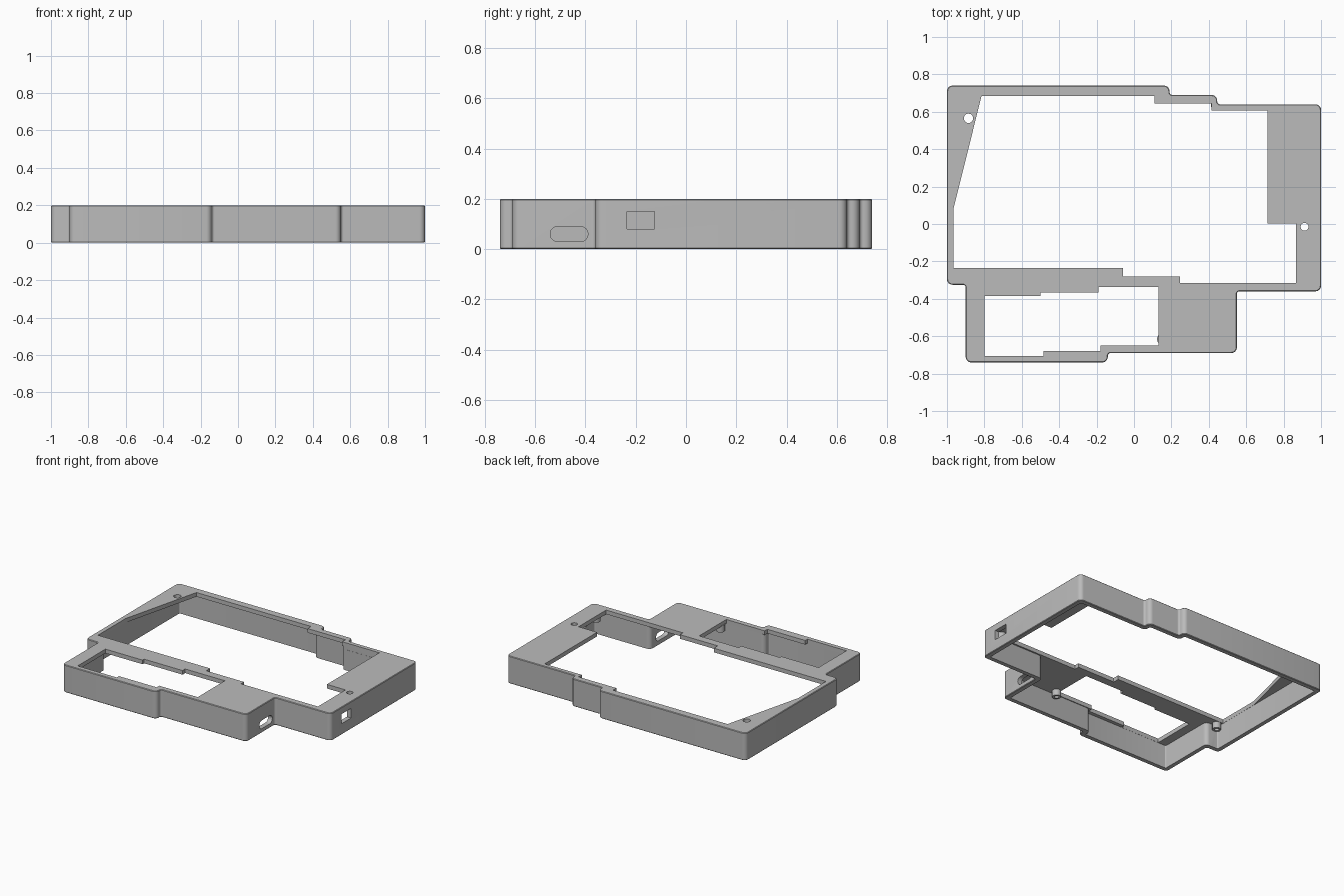
import bpy, bmesh, math
from mathutils import Vector

cube = bpy.data.objects.get("Cube")
if cube:
    bpy.data.objects.remove(cube)

HEIGHT, PLATE, WALL = 0.2, 0.03, 0.034

grey = bpy.data.materials.new("plain grey")
grey.use_nodes = True
grey.diffuse_color = (0.5, 0.5, 0.5, 1)
grey.node_tree.nodes["Principled BSDF"].inputs["Base Color"].default_value = (0.5, 0.5, 0.5, 1)


def staircase(start, moves):
    """Axis-aligned outline: each value is the next x, then y, then x..."""
    x, y = start
    pts = [Vector((x, y))]
    for i, v in enumerate(moves):
        x, y = (v, y) if i % 2 == 0 else (x, v)
        pts.append(Vector((x, y)))
    return pts


def inset(pts, d):
    """Move every side of a clockwise outline inwards by d."""
    out = []
    for i, p in enumerate(pts):
        a = (p - pts[i - 1]).normalized()
        b = (pts[(i + 1) % len(pts)] - p).normalized()
        out.append(p + (Vector((a.y, -a.x)) + Vector((b.y, -b.x))) * d)
    return out


def rounded(pts, convex, concave, steps=6):
    """Replace the right-angled corners of a clockwise outline with arcs."""
    out = []
    for i, p in enumerate(pts):
        a = (p - pts[i - 1]).normalized()
        b = (pts[(i + 1) % len(pts)] - p).normalized()
        r = convex if a.x * b.y - a.y * b.x < 0 else concave
        if r == 0:
            out.append(p)
            continue
        centre = p - a * r + b * r
        for k in range(steps + 1):
            t = math.pi / 2 * k / steps
            out.append(centre - b * r * math.cos(t) + a * r * math.sin(t))
    return out


def circle(x, y, r, n=24):
    return [Vector((x + r * math.cos(math.tau * k / n), y - r * math.sin(math.tau * k / n)))
            for k in range(n)]


def prism(name, pts, z0, z1, bevel=0, along_x=False):
    """Extrude an outline; along_x reads it as (y, z) and z0, z1 as x limits."""
    bm = bmesh.new()
    face = bm.faces.new([bm.verts.new((z0, p.x, p.y) if along_x else (p.x, p.y, z0)) for p in pts])
    push = Vector((z1 - z0, 0, 0)) if along_x else Vector((0, 0, z1 - z0))
    new = bmesh.ops.extrude_face_region(bm, geom=[face])["geom"]
    bmesh.ops.translate(bm, vec=push, verts=[g for g in new if isinstance(g, bmesh.types.BMVert)])
    bmesh.ops.recalc_face_normals(bm, faces=bm.faces)
    if bevel:
        rim = [e for e in bm.edges if abs(e.verts[0].co.z - e.verts[1].co.z) < 1e-5]
        bmesh.ops.bevel(bm, geom=rim, offset=bevel, segments=1, affect='EDGES')
    mesh = bpy.data.meshes.new(name)
    bm.to_mesh(mesh)
    bm.free()
    mesh.materials.append(grey)
    ob = bpy.data.objects.new(name, mesh)
    bpy.context.collection.objects.link(ob)
    return ob


def cut(target, cutter):
    mod = target.modifiers.new("cut", 'BOOLEAN')
    mod.operation, mod.solver, mod.object = 'DIFFERENCE', 'EXACT', cutter
    bpy.context.view_layer.objects.active = target
    bpy.ops.object.modifier_apply(modifier=mod.name)
    bpy.data.objects.remove(cutter)


def finish(ob):
    bpy.ops.object.select_all(action='DESELECT')
    ob.select_set(True)
    bpy.context.view_layer.objects.active = ob
    bpy.ops.object.shade_smooth_by_angle(angle=math.radians(30))


# Outer body, hollowed from below
outline = staircase((-1, 0.74), [0.19, 0.69, 0.445, 0.64, 1, -0.36, 0.55, -0.69,
                                 -0.14, -0.74, -0.9, -0.325, -1])
shell = prism("case_shell", rounded(outline, 0.03, 0.015), 0, HEIGHT, bevel=0.004)
cut(shell, prism("cavity", rounded(inset(outline, WALL), 0.008, 0.03), -0.1, HEIGHT - PLATE))

# Stepped windows through the top plate
main_window = staircase((-0.815, 0.685), [0.11, 0.645, 0.415, 0.607, 0.715, 0.003, 0.865,
                                          -0.315, 0.245, -0.28, -0.06, -0.235, -0.965, 0.083, -0.815])[:-1]
small_window = staircase((-0.8, -0.385), [-0.5, -0.367, -0.19, -0.337, 0.13, -0.65,
                                          -0.18, -0.68, -0.485, -0.705, -0.8])
for window in (main_window, small_window):
    cut(shell, prism("window", window, 0.15, 0.3))

# Screw holes in the top plate
for x, y, r in ((-0.885, 0.565, 0.025), (0.912, -0.015, 0.021)):
    cut(shell, prism("hole", circle(x, y, r), 0.1, 0.3))

# Ports in the right-hand side walls
port = staircase((-0.235, 0.15), [-0.125, 0.08, -0.235])
slot = staircase((-0.54, 0.09), [-0.39, 0.03, -0.54])
cut(shell, prism("port", port, 0.9, 1.1, along_x=True))
cut(shell, prism("slot", rounded(slot, 0.0295, 0), 0.48, 0.6, along_x=True))
finish(shell)

# Hollow screw bosses under the plate
for i, (x, y) in enumerate(((-0.935, -0.265), (0.915, -0.27), (0.152, -0.615))):
    boss = prism(f"screw_boss_{i + 1}", circle(x, y, 0.029), 0.125, HEIGHT - PLATE + 0.005)
    cut(boss, prism("bore", circle(x, y, 0.015), 0.1, HEIGHT - PLATE))
    finish(boss)
